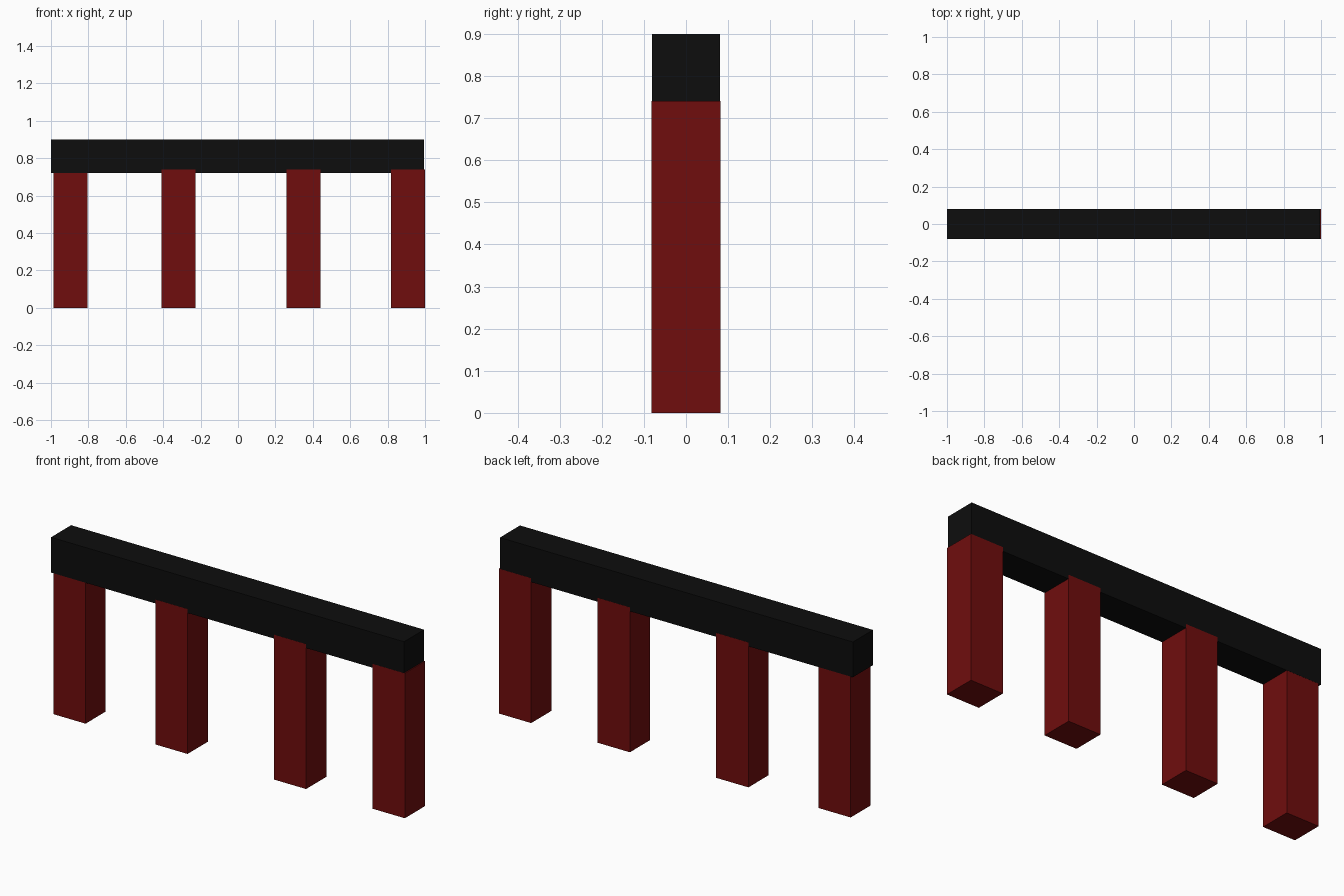
import bpy

if "Cube" in bpy.data.objects:
    bpy.data.objects.remove(bpy.data.objects["Cube"])


def material(name, rgb):
    m = bpy.data.materials.new(name)
    m.diffuse_color = (*rgb, 1)
    m.use_nodes = True
    m.node_tree.nodes["Principled BSDF"].inputs["Base Color"].default_value = m.diffuse_color
    return m


def box(name, lo, hi, mat):
    size = [b - a for a, b in zip(lo, hi)]
    centre = [(a + b) / 2 for a, b in zip(lo, hi)]
    bpy.ops.mesh.primitive_cube_add(size=1, location=centre)
    ob = bpy.context.object
    ob.name = name
    ob.scale = size
    bpy.ops.object.transform_apply(location=False, rotation=False, scale=True)
    ob.data.materials.append(mat)
    return ob


red = material("dark_red", (0.16, 0.004, 0.004))
black = material("black", (0.004, 0.004, 0.004))

# Top beam
box("top_beam", (-1.0, -0.081, 0.72), (0.995, 0.081, 0.90), black)

# Square posts, let slightly into the beam; the leftmost sits just behind its face
posts = [(-0.987, 0.0805), (-0.41, 0.0815), (0.26, 0.0815), (0.818, 0.0815)]
for i, (x, y) in enumerate(posts, 1):
    box(f"post_{i}", (x, -y, 0), (x + 0.182, y, 0.74), red)
